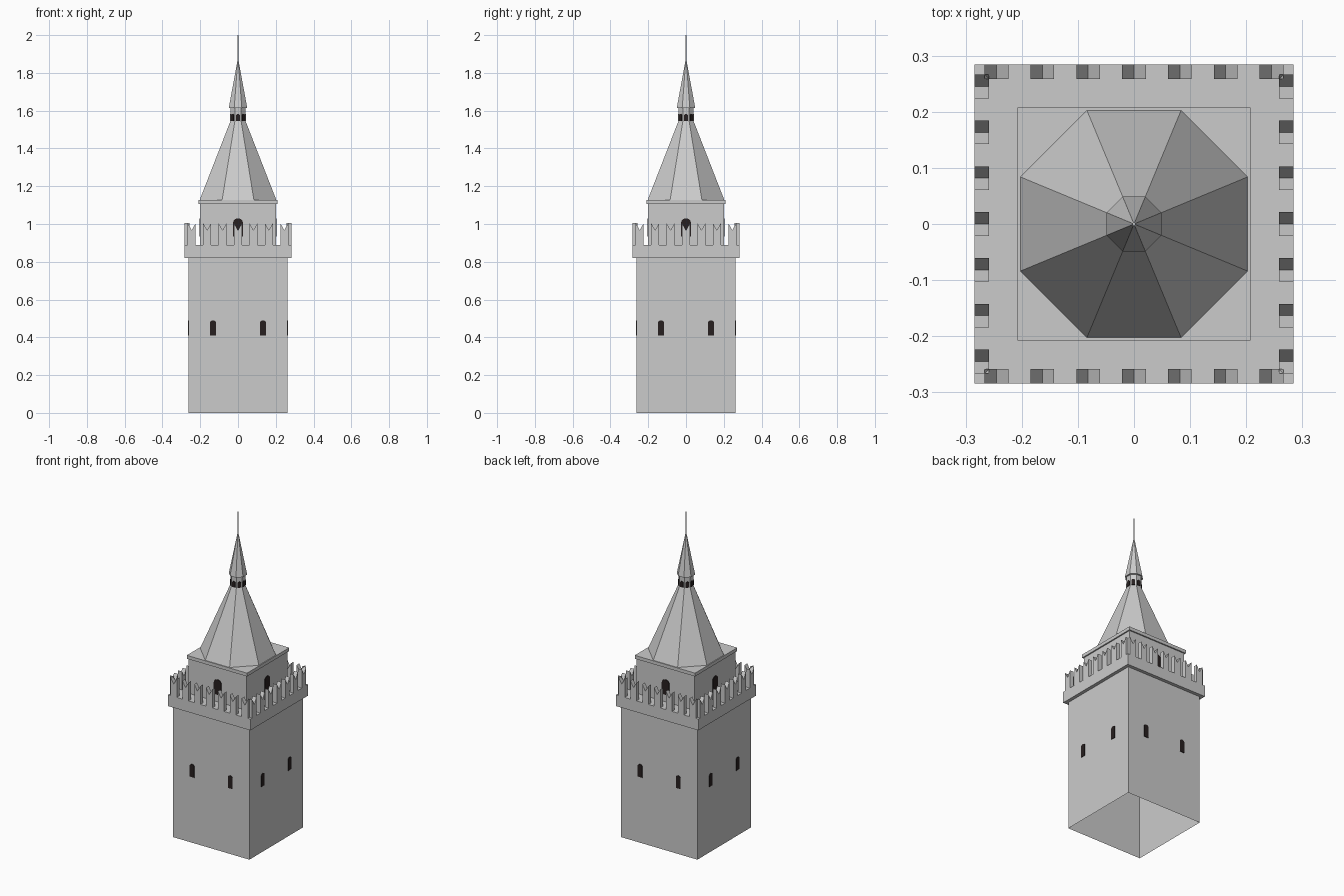
import bpy, bmesh, math
from mathutils import Matrix, Vector

if "Cube" in bpy.data.objects:
    bpy.data.objects.remove(bpy.data.objects["Cube"])


def material(name, rgb):
    m = bpy.data.materials.new(name)
    m.diffuse_color = (*rgb, 1)
    m.use_nodes = True
    m.node_tree.nodes["Principled BSDF"].inputs["Base Color"].default_value = m.diffuse_color
    return m


STONE = material("grey stone", (0.6, 0.6, 0.6))
DARK = material("dark opening", (0.02, 0.014, 0.014))


def finish(name, bm, mat):
    bmesh.ops.recalc_face_normals(bm, faces=bm.faces)
    me = bpy.data.meshes.new(name)
    bm.to_mesh(me)
    bm.free()
    me.materials.append(mat)
    ob = bpy.data.objects.new(name, me)
    bpy.context.collection.objects.link(ob)
    return ob


def lathe(name, sides, profile, mat, cap_bottom=True):
    """Stack of flat-sided rings; profile holds (distance to side, height)."""
    bm = bmesh.new()
    rings = []
    for a, z in profile:
        r = a / math.cos(math.pi / sides)
        angles = [(i + 0.5) * math.tau / sides for i in range(sides)]
        rings.append([bm.verts.new((r * math.cos(t), r * math.sin(t), z)) for t in angles])
    for lo, hi in zip(rings, rings[1:]):
        for i in range(sides):
            j = (i + 1) % sides
            bm.faces.new((lo[i], lo[j], hi[j], hi[i]))
    if cap_bottom:
        bm.faces.new(rings[0][::-1])
    bm.faces.new(rings[-1])
    return finish(name, bm, mat)


def add_prism(bm, outline, d0, d1, angle):
    """Extrude an (across, height) outline outward from d0 to d1 on one side."""
    rot = Matrix.Rotation(angle, 3, 'Z')
    back = [bm.verts.new(rot @ Vector((u, -d0, z))) for u, z in outline]
    front = [bm.verts.new(rot @ Vector((u, -d1, z))) for u, z in outline]
    bm.faces.new(back[::-1])
    bm.faces.new(front)
    n = len(outline)
    for i in range(n):
        j = (i + 1) % n
        bm.faces.new((back[i], back[j], front[j], front[i]))


def arch(cx, w, z0, z1, rise, seg=6):
    h = w / 2
    pts = [(cx - h, z0), (cx + h, z0)]
    for i in range(seg + 1):
        t = math.pi * i / seg
        pts.append((cx + h * math.cos(t), z1 - rise + rise * math.sin(t)))
    return pts


def openings(name, outlines, dist, count):
    bm = bmesh.new()
    for k in range(count):
        for o in outlines:
            add_prism(bm, o, dist - 0.003, dist + 0.003, k * math.tau / count)
    return finish(name, bm, DARK)


# Main shaft (open underneath) and overhanging parapet deck
lathe("tower_shaft", 4, [(0.263, 0), (0.263, 0.83)], STONE, cap_bottom=False)
lathe("parapet_deck", 4, [(0.284, 0.82), (0.284, 0.89)], STONE)

# Swallow-tailed merlons, seven per side
bm = bmesh.new()
for side in range(4):
    for i in range(-3, 4):
        c, h = i * 0.0817, 0.0212
        tail = [(c - h, 0.888), (c + h, 0.888), (c + h, 1.005), (c, 0.967), (c - h, 1.005)]
        add_prism(bm, tail, 0.258, 0.284, side * math.pi / 2)
finish("merlons", bm, STONE)

# Upper room with its eaves slab
lathe("upper_room", 4, [(0.2, 0.885), (0.2, 1.11)], STONE)
lathe("eaves_slab", 4, [(0.208, 1.107), (0.208, 1.128)], STONE)

# Octagonal roof, lantern and spire
lathe("main_roof", 8, [(0.203, 1.127), (0.04, 1.545)], STONE)
lathe("lantern", 8, [(0.04, 1.54), (0.04, 1.62)], STONE)
lathe("spire", 8, [(0.049, 1.613), (0.003, 1.865)], STONE)
lathe("finial_rod", 6, [(0.003, 1.85), (0.003, 2.0)], STONE)

# Dark openings on every side
openings("shaft_windows", [arch(s * 0.132, 0.031, 0.41, 0.49, 0.011) for s in (-1, 1)], 0.263, 4)
openings("room_doors", [arch(0, 0.052, 0.935, 1.03, 0.024, 8)], 0.2, 4)
openings("lantern_windows", [arch(0, 0.021, 1.545, 1.582, 0.008)], 0.04, 8)
